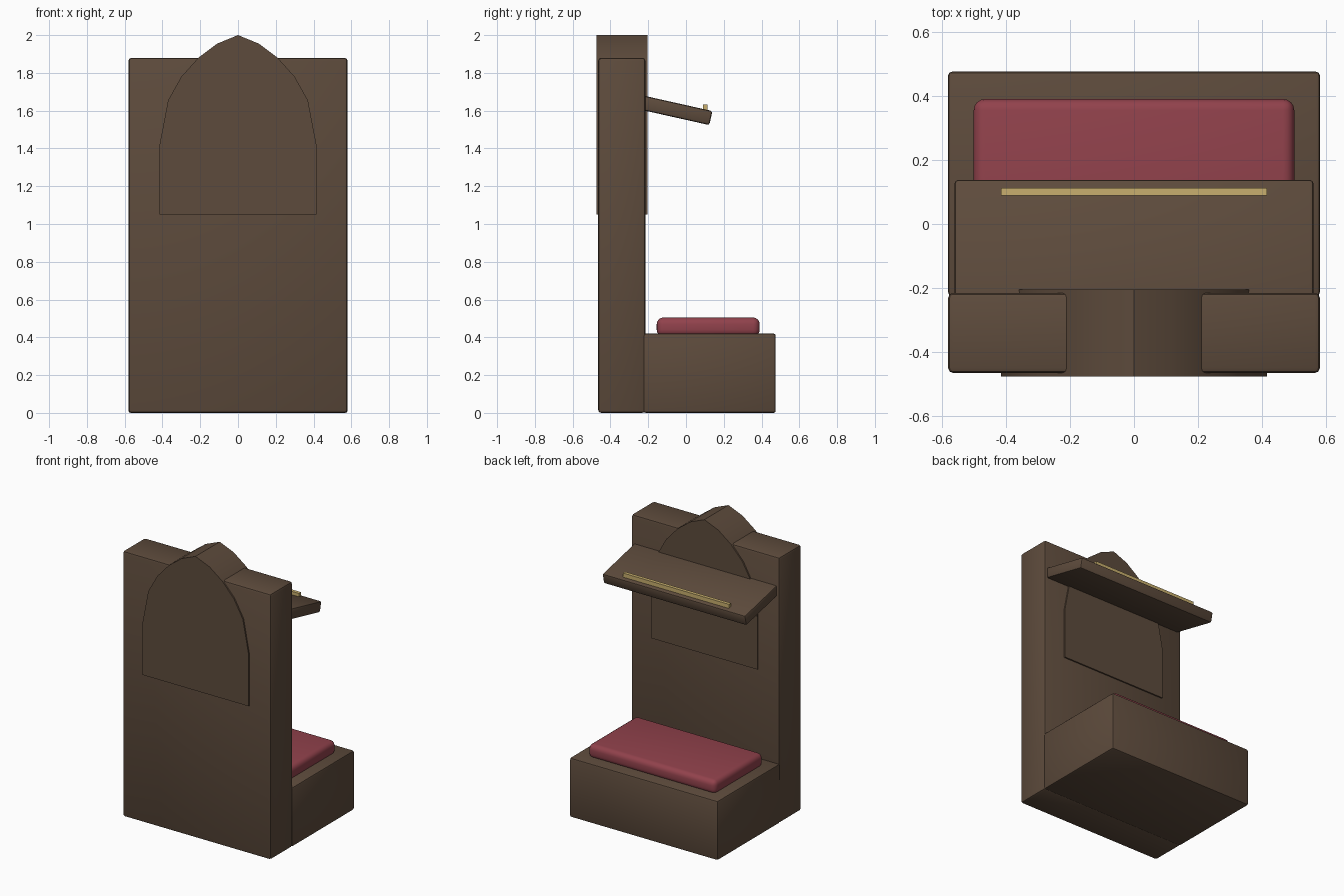
import bpy, bmesh, math
from mathutils import Vector

if "Cube" in bpy.data.objects:
    bpy.data.objects.remove(bpy.data.objects["Cube"])


def material(name, rgb):
    m = bpy.data.materials.new(name)
    m.diffuse_color = (*rgb, 1)
    m.use_nodes = True
    m.node_tree.nodes["Principled BSDF"].inputs["Base Color"].default_value = m.diffuse_color
    return m


WOOD = material("dark wood", (0.11, 0.07, 0.045))
RED = material("red fabric", (0.285, 0.054, 0.072))
GOLD = material("gold", (0.578, 0.429, 0.156))


def finish(name, bm, mat, bevel=0, segments=2):
    bmesh.ops.recalc_face_normals(bm, faces=bm.faces)
    if bevel:
        bmesh.ops.bevel(bm, geom=bm.edges[:], offset=bevel, segments=segments,
                        profile=0.5, affect='EDGES')
    mesh = bpy.data.meshes.new(name)
    bm.to_mesh(mesh)
    bm.free()
    mesh.materials.append(mat)
    ob = bpy.data.objects.new(name, mesh)
    bpy.context.collection.objects.link(ob)
    bpy.ops.object.select_all(action='DESELECT')
    ob.select_set(True)
    bpy.context.view_layer.objects.active = ob
    bpy.ops.object.shade_smooth_by_angle(angle=math.radians(35))
    return ob


def box(name, lo, hi, mat, bevel=0, segments=2):
    lo, hi = Vector(lo), Vector(hi)
    bm = bmesh.new()
    bmesh.ops.create_cube(bm, size=1)
    bmesh.ops.scale(bm, vec=hi - lo, verts=bm.verts)
    bmesh.ops.translate(bm, vec=(lo + hi) / 2, verts=bm.verts)
    return finish(name, bm, mat, bevel, segments)


# Upright panel and bench base
box("tall_panel", (-0.58, -0.465, 0), (0.58, -0.215, 1.88), WOOD, 0.016)
box("bench_base", (-0.58, -0.225, 0), (0.58, 0.475, 0.42), WOOD, 0.012)

# Padded cushion
box("cushion", (-0.5, -0.155, 0.405), (0.5, 0.39, 0.505), RED, 0.035, 4)

# Pointed arch running through the panel
half = [(0.415, 1.05), (0.415, 1.42), (0.37, 1.655), (0.3, 1.78),
        (0.21, 1.88), (0.11, 1.955)]
outline = half + [(0, 2.0)] + [(-x, z) for x, z in reversed(half)]
bm = bmesh.new()
face = bm.faces.new([bm.verts.new((x, -0.475, z)) for x, z in outline])
ext = bmesh.ops.extrude_face_region(bm, geom=[face], use_keep_orig=True)
bmesh.ops.translate(bm, vec=(0, 0.27, 0),
                    verts=[e for e in ext["geom"] if isinstance(e, bmesh.types.BMVert)])
finish("pointed_arch", bm, WOOD)

# Sloping book shelf, turned about its upper front corner
shelf = box("book_shelf", (-0.56, -0.4, -0.076), (0.56, 0, 0), WOOD, 0.012)
shelf.location = (0, 0.14, 1.598)
shelf.rotation_euler.x = -0.22

# Thin gold strip that stops a book from sliding
box("book_stop", (-0.415, 0.089, 1.59), (0.415, 0.113, 1.633), GOLD)
